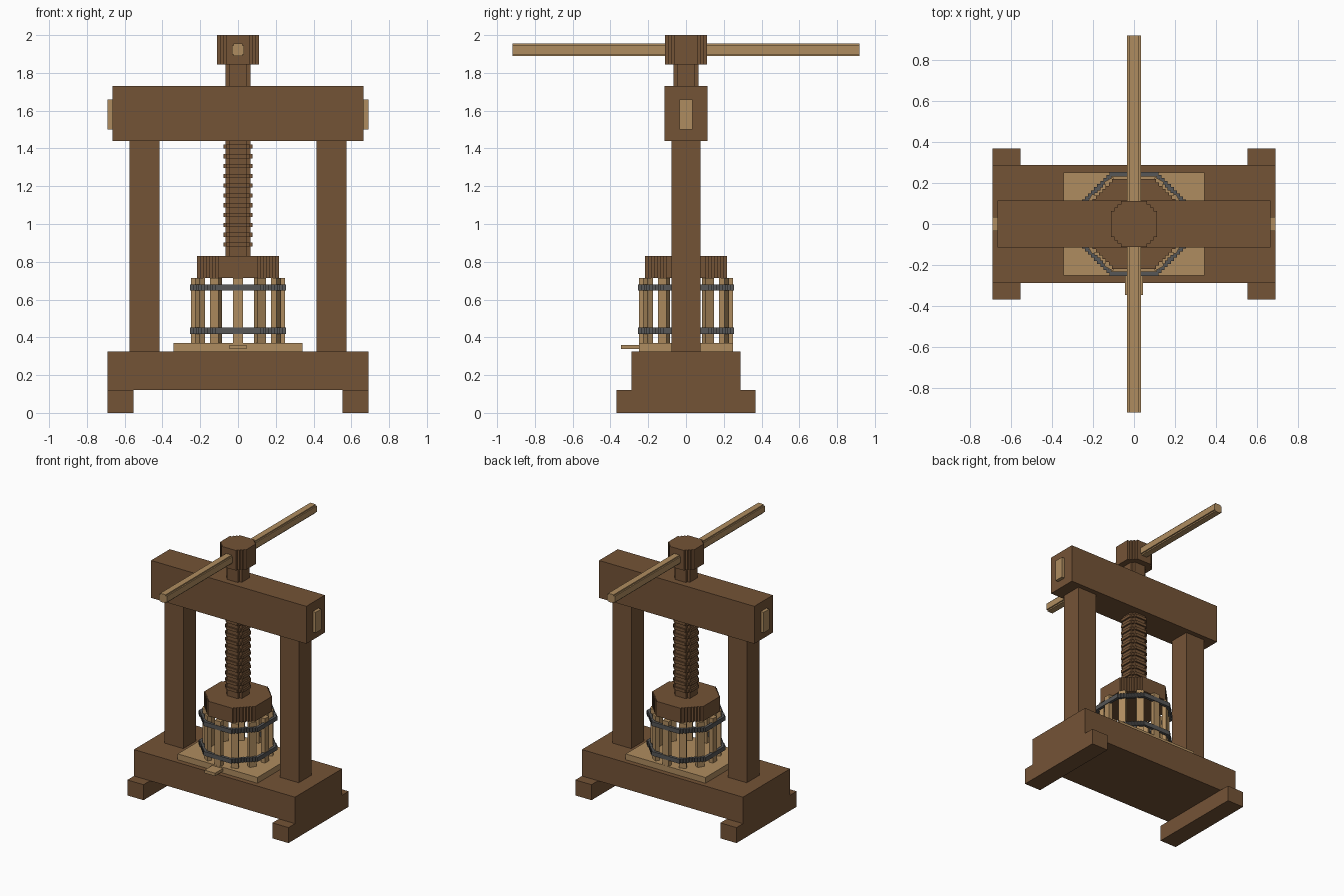
import bpy, bmesh, math
from mathutils import Matrix

if "Cube" in bpy.data.objects:
    bpy.data.objects.remove(bpy.data.objects["Cube"])


def material(name, rgb):
    m = bpy.data.materials.new(name)
    m.diffuse_color = (*rgb, 1)
    m.use_nodes = True
    m.node_tree.nodes["Principled BSDF"].inputs["Base Color"].default_value = m.diffuse_color
    return m


DARK = material("dark_wood", (0.175, 0.087, 0.037))
LIGHT = material("light_wood", (0.43, 0.265, 0.115))
IRON = material("iron", (0.095, 0.095, 0.095))
STEP = 0.0155


def finish(name, bm, mat):
    bmesh.ops.recalc_face_normals(bm, faces=bm.faces)
    me = bpy.data.meshes.new(name)
    bm.to_mesh(me)
    bm.free()
    me.materials.append(mat)
    ob = bpy.data.objects.new(name, me)
    bpy.context.collection.objects.link(ob)
    return ob


def box(name, x, y, z, mat):
    """Box from (min, max) pairs."""
    bm = bmesh.new()
    mid = [(a + b) / 2 for a, b in (x, y, z)]
    size = [b - a for a, b in (x, y, z)]
    bmesh.ops.create_cube(bm, size=1, matrix=Matrix.Translation(mid) @ Matrix.Diagonal((*size, 1)))
    return finish(name, bm, mat)


def octagon(r):
    """Octagon outline whose diagonal sides are cut in small stair steps."""
    h = r * math.tan(math.pi / 8)
    n = max(2, round((r - h) / STEP))
    d = (r - h) / n
    quarter = []
    for i in range(n):
        quarter += [(r - i * d, h + i * d), (r - i * d, h + (i + 1) * d)]
    # drop the top corner so that the flat side keeps its apothem
    pts = []
    for k in range(4):
        c, s = (1, 0, -1, 0)[k], (0, 1, 0, -1)[k]
        pts += [(c * x - s * y, s * x + c * y) for x, y in quarter]
    return pts


def prism(name, r, z0, z1, mat, inner=None):
    """Stepped octagonal prism, or a ring when an inner radius is given."""
    bm = bmesh.new()
    outline = octagon(r)
    n = len(outline)

    def loop(pts, z):
        return [bm.verts.new((x, y, z)) for x, y in pts]

    def walls(a, b):
        for i in range(n):
            bm.faces.new((a[i], a[(i + 1) % n], b[(i + 1) % n], b[i]))

    lo, hi = loop(outline, z0), loop(outline, z1)
    walls(lo, hi)
    if inner:
        hole = [(x * inner / r, y * inner / r) for x, y in outline]
        lo_in, hi_in = loop(hole, z0), loop(hole, z1)
        walls(hi_in, lo_in)
        walls(lo_in, lo)
        walls(hi, hi_in)
    else:
        bm.faces.new(lo[::-1])
        bm.faces.new(hi)
    return finish(name, bm, mat)


# Base, with feet, posts and beam tenons on both sides
box("base", (-0.69, 0.69), (-0.288, 0.288), (0.12, 0.325), DARK)
for side, s in (("left", -1), ("right", 1)):
    def span(a, b):
        return tuple(sorted((s * a, s * b)))
    box(side + "_foot", span(0.552, 0.69), (-0.368, 0.368), (0, 0.12), DARK)
    box(side + "_post", span(0.415, 0.575), (-0.077, 0.077), (0.325, 1.44), DARK)
    box(side + "_tenon", span(0.66, 0.69), (-0.034, 0.034), (1.50, 1.66), LIGHT)
box("top_beam", (-0.665, 0.665), (-0.114, 0.114), (1.44, 1.73), DARK)

# Pressing bed and spout
box("bed", (-0.342, 0.342), (-0.25, 0.25), (0.325, 0.37), LIGHT)
box("spout", (-0.045, 0.045), (-0.345, -0.25), (0.337, 0.36), LIGHT)

# Basket: twelve staves held by two iron hoops
for i in range(12):
    stave = box("stave", (-0.016, 0.016), (-0.026, 0.026), (0.37, 0.715), LIGHT)
    a = i * math.pi / 6
    stave.location = (0.233 * math.cos(a), 0.233 * math.sin(a), 0)
    stave.rotation_euler.z = a
for z in (0.418, 0.648):
    prism("hoop", 0.253, z, z + 0.033, IRON, inner=0.232)

# Press plate, screw with threads, and head
prism("press_plate", 0.218, 0.715, 0.83, DARK)
prism("screw", 0.066, 0.83, 1.845, DARK)
for i in range(11):
    prism("thread", 0.078, 0.88 + i * 0.052, 0.902 + i * 0.052, DARK)
prism("screw_head", 0.112, 1.845, 2.0, DARK)

# Turning bar through the head
bar = prism("turning_bar", 0.033, -0.918, 0.918, LIGHT)
bar.rotation_euler.x = math.pi / 2
bar.location.z = 1.922
